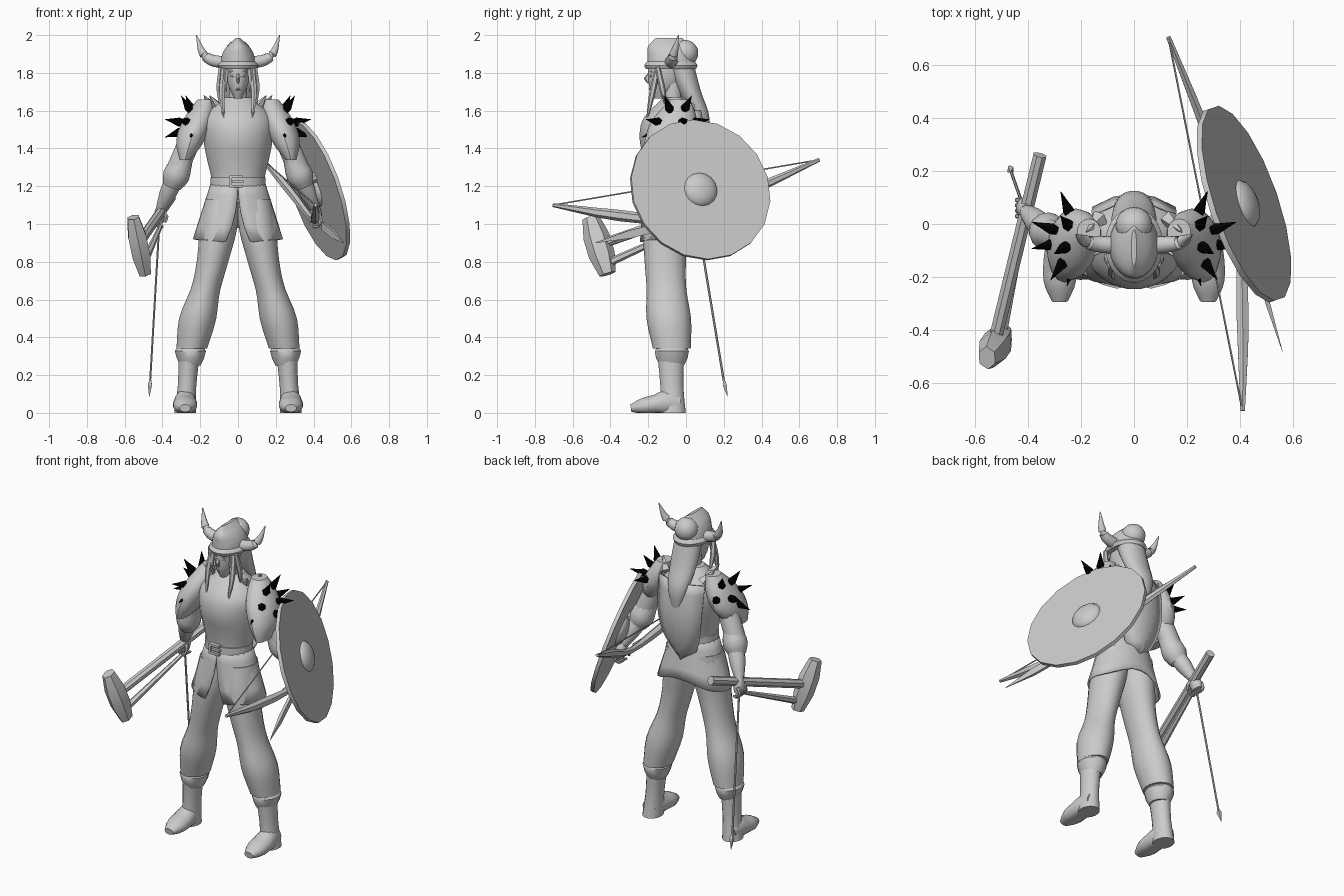
import bpy, bmesh, math
from mathutils import Vector, Matrix

old = bpy.data.objects.get("Cube")
if old:
    bpy.data.objects.remove(old)


def material(name, value):
    mat = bpy.data.materials.new(name)
    mat.use_nodes = True
    colour = (value, value, value, 1)
    mat.diffuse_color = colour
    mat.node_tree.nodes["Principled BSDF"].inputs["Base Color"].default_value = colour
    return mat


GREY = material("plain grey", .6)
BLACK = material("spike black", 0)
UP = Vector((0, 0, 1))
BACK = Vector((0, 1, 0))


def finish(name, bm, mat=GREY, angle=40, thickness=0):
    bmesh.ops.recalc_face_normals(bm, faces=bm.faces)
    mesh = bpy.data.meshes.new(name)
    bm.to_mesh(mesh)
    bm.free()
    mesh.materials.append(mat)
    for face in mesh.polygons:
        face.use_smooth = True
    mesh.set_sharp_from_angle(angle=math.radians(angle))
    part = bpy.data.objects.new(name, mesh)
    bpy.context.collection.objects.link(part)
    if thickness:
        part.modifiers.new("thickness", "SOLIDIFY").thickness = thickness


def smooth_value(values, t):
    """Read a number, or a smooth curve through evenly spread numbers."""
    if not isinstance(values, (list, tuple)):
        return values
    last = len(values) - 1
    i = min(int(t * last), last - 1)
    f = t * last - i
    b, c = values[i], values[i + 1]
    a = values[i - 1] if i > 0 else b + b - c
    d = values[i + 2] if i + 2 <= last else c + c - b
    return b + f / 2 * (c - a + f * (2 * a - 5 * b + 4 * c - d + f * (3 * (b - c) + d - a)))


def bridge(bm, rows):
    for row, following in zip(rows, rows[1:]):
        for k in range(len(row) - 1):
            bm.faces.new((row[k], row[k + 1], following[k + 1], following[k]))


def loft(name, x, y, z, wide, deep=None, sides=16, steps=10, vertical=False,
         mat=GREY, angle=40, mirror=1):
    """Skin elliptical rings along a smooth path."""
    deep = wide if deep is None else deep
    times = [i / steps for i in range(steps + 1)]
    path = [Vector((mirror * smooth_value(x, t), smooth_value(y, t), smooth_value(z, t))) for t in times]
    bm = bmesh.new()
    rings = []
    for i, t in enumerate(times):
        along = UP if vertical else (path[min(i + 1, steps)] - path[max(i - 1, 0)]).normalized()
        across = (BACK if abs(along.z) > .7 else UP).cross(along).normalized()
        other = along.cross(across)
        a, b = max(smooth_value(wide, t), .001), max(smooth_value(deep, t), .001)
        ring = []
        for k in range(sides):
            turn = math.tau * (k + .5) / sides
            point = path[i] + across * a * math.cos(turn) + other * b * math.sin(turn)
            point.z = max(point.z, 0)
            ring.append(bm.verts.new(point))
        rings.append(ring)
    bridge(bm, [ring + ring[:1] for ring in rings])
    bm.faces.new(rings[0])
    bm.faces.new(rings[-1])
    finish(name, bm, mat, angle)


def pair(name, **shape):
    loft("left_" + name, mirror=1, **shape)
    loft("right_" + name, mirror=-1, **shape)


def ball(name, place, size):
    bm = bmesh.new()
    bmesh.ops.create_uvsphere(bm, u_segments=16, v_segments=10, radius=1,
                              matrix=place @ Matrix.Diagonal((*size, 1)))
    finish(name, bm)


def sheet(name, rows, thickness):
    bm = bmesh.new()
    bridge(bm, [[bm.verts.new(point) for point in row] for row in rows])
    finish(name, bm, thickness=thickness)


# Torso and neck
loft("tunic", x=0, y=[-.09, -.06], z=[1.12, 1.67], wide=[.14, .14, .165, .185, .185, .08],
     deep=[.12, .12, .145, .175, .16, .06], sides=24, steps=15, vertical=True)
loft("neck", x=0, y=-.07, z=[1.6, 1.75], wide=.05, sides=12, steps=2, vertical=True)

# Flared skirt with a front slit and a raised rear hem
rows = []
for step in range(5):
    t = step / 4
    slit = .28 * t * t
    turns = [slit - math.pi / 2 + (math.tau - 2 * slit) * k / 24 for k in range(25)]
    rows.append([((.14 + .1 * t) * math.cos(turn), (.12 + .04 * t) * math.sin(turn) - .09,
                  1.23 - t * (.33 - .02 * abs(math.cos(turn)) - .08 * max(math.sin(turn), 0) ** 4))
                 for turn in turns])
sheet("skirt", rows, thickness=.01)

# Back panel narrowing to a point
rows = []
for step in range(9):
    t = step / 8
    half = .155 * math.sqrt(1 - t ** 3) + .005
    rows.append([(half * side, .09 - .03 * t + .04 * math.sin(math.pi * t) - .05 * side * side, 1.6 - .5 * t)
                 for side in (-1, -.5, 0, .5, 1)])
sheet("back_panel", rows, thickness=.012)

# Belt and open buckle
loft("belt", x=0, y=-.09, z=[1.2, 1.245], wide=.147, deep=.125, sides=24, steps=1, vertical=True)
for name, x, z, wide, deep in (("top", -.01, 1.25, .05, .01), ("bottom", -.01, 1.2, .05, .01),
                               ("side", -.04, 1.225, .01, .04), ("tongue", 0, 1.225, .04, .01)):
    loft("buckle_" + name, x=x, y=[-.23, -.2], z=z, wide=wide, deep=deep, sides=4, steps=1)

# Head and face
loft("head", x=0, y=[-.14, -.105, -.085], z=[1.665, 1.85], wide=[.02, .05, .065, .07],
     deep=[.03, .08, .105, .115], vertical=True)
loft("nose", x=0, y=[-.19, -.205, -.195], z=[1.8, 1.745], wide=[.007, .013, .01],
     deep=[.008, .018, .01], sides=6, steps=4, vertical=True)
loft("lips", x=[-.02, .02], y=[-.18, -.19, -.18], z=1.715, wide=[.002, .008, .002], sides=6, steps=4)
pair("eye", x=[.014, .042], y=[-.192, -.182], z=1.785, wide=[.002, .007, .002], sides=6, steps=4)
pair("brow", x=[.01, .045], y=[-.196, -.18], z=1.805, wide=[.006, .004], sides=6, steps=2)

# Helmet with rim, rear ball and horns
loft("helmet_rim", x=0, y=-.08, z=[1.82, 1.86], wide=[.1, .11, .093], deep=[.133, .142, .127],
     sides=24, steps=4, vertical=True)
loft("helmet_dome", x=0, y=[-.08, -.09], z=[1.85, 1.985], wide=[.094, .085, .06, .01],
     deep=[.126, .122, .115, .07], sides=24, vertical=True)
ball("helmet_ball", Matrix.Translation((0, -.005, 1.905)), (.07, .07, .07))
pair("horn", x=[.08, .145, .19, .22], y=[-.08, -.07, -.04], z=[1.855, 1.87, 1.91, 2],
     wide=[.034, .03, .021, .002], sides=12)

# Hair
loft("back_hair", x=0, y=[-.03, .02, .08, .1], z=[1.84, 1.43], wide=[.085, .085, .065, .02],
     deep=[.075, .06, .045, .01], vertical=True)
for name, x, tip_y, tip_z in (("front", .075, -.21, 1.54), ("side", .09, -.1, 1.6), ("inner", .06, -.17, 1.7)):
    pair(name + "_lock", x=[x, x + .01, x], y=[-.15, tip_y], z=[1.83, tip_z],
         wide=[.013, .016, .002], sides=6, steps=6)

# Arms
pair("pauldron", x=[.17, .21, .25, .28], y=[-.03, -.06, -.09, -.14], z=[1.66, 1.34],
     wide=[.045, .075, .085, .07, .03], deep=[.05, .105, .13, .12, .07], sides=14, vertical=True)
pair("upper_arm", x=[.23, .325], y=[-.06, -.035], z=[1.5, 1.28], wide=.06, sides=12, steps=3)
pair("sleeve_puff", x=[.285, .35], y=[-.05, -.015], z=[1.36, 1.2], wide=[.05, .063, .072, .05], sides=14, steps=6)
pair("forearm", x=[.335, .405], y=[-.02, .045], z=[1.24, 1.09], wide=[.05, .046, .029], sides=12, steps=5)
pair("hand", x=[.405, .42], y=[.05, .065], z=[1.1, 1.01], wide=[.022, .032, .025], deep=[.025, .04, .035],
     sides=12, steps=5)
for i in range(4):
    pair(f"finger_{i}", x=[.425, .44, .42, .395], y=.03 + .02 * i, z=[1.05, 1.02, .985, .99],
         wide=[.012, .007], sides=6, steps=6)
pair("thumb", x=[.4, .378, .385], y=[.04, .02], z=[1.07, 1.01], wide=[.014, .007], sides=6, steps=4)

# Black spikes fanned out over each shoulder
for lift, turns in ((55, (-31, 50)), (10, (-55, 19, 68)), (-18, (-75, -12))):
    for turn in turns:
        pitch, yaw = math.radians(lift), math.radians(turn)
        root = Vector((.205, -.055, 1.52))
        aim = Vector((math.cos(pitch) * math.cos(yaw), math.cos(pitch) * math.sin(yaw), math.sin(pitch)))
        x, y, z = zip(root + aim * .075, root + aim * .195)
        pair(f"spike_{lift}_{turn}", x=x, y=y, z=z, wide=[.012, .024, .012, .001],
             sides=6, steps=3, mat=BLACK, angle=20)

# Pointed fur tufts at the collar
for name, x, y, z in (("front", .15, -.12, 1.68), ("rear", .18, -.03, 1.68)):
    pair(name + "_tuft", x=[x - .05, x], y=[y + .05, y], z=[z - .07, z], wide=[.035, .002],
         sides=5, steps=1, angle=20)

# Legs and boots
pair("trouser", x=[.085, .11, .15, .205, .245], y=[-.09, -.11, -.1, -.075], z=[1.13, .34],
     wide=[.09, .1, .086, .08, .1, .082], deep=[.11, .12, .11, .105, .118, .1], sides=18, steps=15, vertical=True)
pair("boot_cuff", x=.252, y=-.075, z=[.365, .25], wide=[.06, .084, .073, .055],
     deep=[.07, .092, .085, .065], steps=3, vertical=True)
pair("boot_shaft", x=[.26, .28], y=[-.08, -.07], z=[.28, 0], wide=[.055, .05, .058],
     deep=[.07, .062, .07], steps=4, vertical=True)
pair("boot_foot", x=.28, y=[-.03, -.292], z=[.05, .055, .045, .035, .025],
     wide=[.045, .057, .064, .06, .03], deep=[.05, .07, .052, .045, .02])

# Shield: tilted disc with a domed boss and a strap
tilt = Vector((.9, .31, .31)).to_track_quat("Z", "Y").to_matrix().to_4x4()
centre = Matrix.Translation((.415, .075, 1.18)) @ tilt
bm = bmesh.new()
bmesh.ops.create_cone(bm, cap_ends=True, segments=18, radius1=.388, radius2=.388, depth=.022, matrix=centre)
finish("shield", bm)
ball("shield_boss", centre, (.095, .095, .05))
loft("shield_strap", x=[.3, .42], y=[-.04, 0], z=[1.22, 1.25], wide=.029, sides=8, steps=2)

# Bow, string and a short blade behind the shield
loft("bow", x=[.13, .27, .39, .41, .41], y=[.705, -.705], z=[1.34, 1.18, 1.03, 1.045, 1.1],
     wide=[.01, .02, .018, .026, .01], deep=[.01, .026, .02, .03, .01], sides=6, steps=12, angle=25)
loft("bow_string", x=[.13, .41], y=[.705, -.705], z=[1.34, 1.1], wide=.004, sides=5, steps=1)
loft("blade", x=[.45, .56], y=[-.12, -.48], z=[.99, .9], wide=[.012, .012, .001], deep=[.03, .03, .002],
     sides=4, steps=2, angle=20)

# Hammer
loft("hammer_handle", x=[-.355, -.53], y=[.26, -.46], z=[1.14, .89], wide=.027, sides=8, steps=1)
loft("hammer_head", x=[-.555, -.492], y=[-.505, -.415], z=[1.035, .735], wide=[.035, .055, .055, .035],
     deep=[.045, .07, .07, .045], sides=6, steps=3, angle=20)
loft("hammer_brace", x=[-.41, -.5], y=[.02, -.42], z=[.99, .79], wide=[.012, .022], sides=6, steps=1)

# Arrow held point down
loft("arrow_shaft", x=[-.412, -.465], y=[.05, .2], z=[1.08, .17], wide=.006, sides=6, steps=1)
loft("arrow_head", x=[-.464, -.47], y=[.198, .22], z=[.18, .085], wide=[.005, .015, .008, .001],
     sides=4, steps=3, angle=20)
